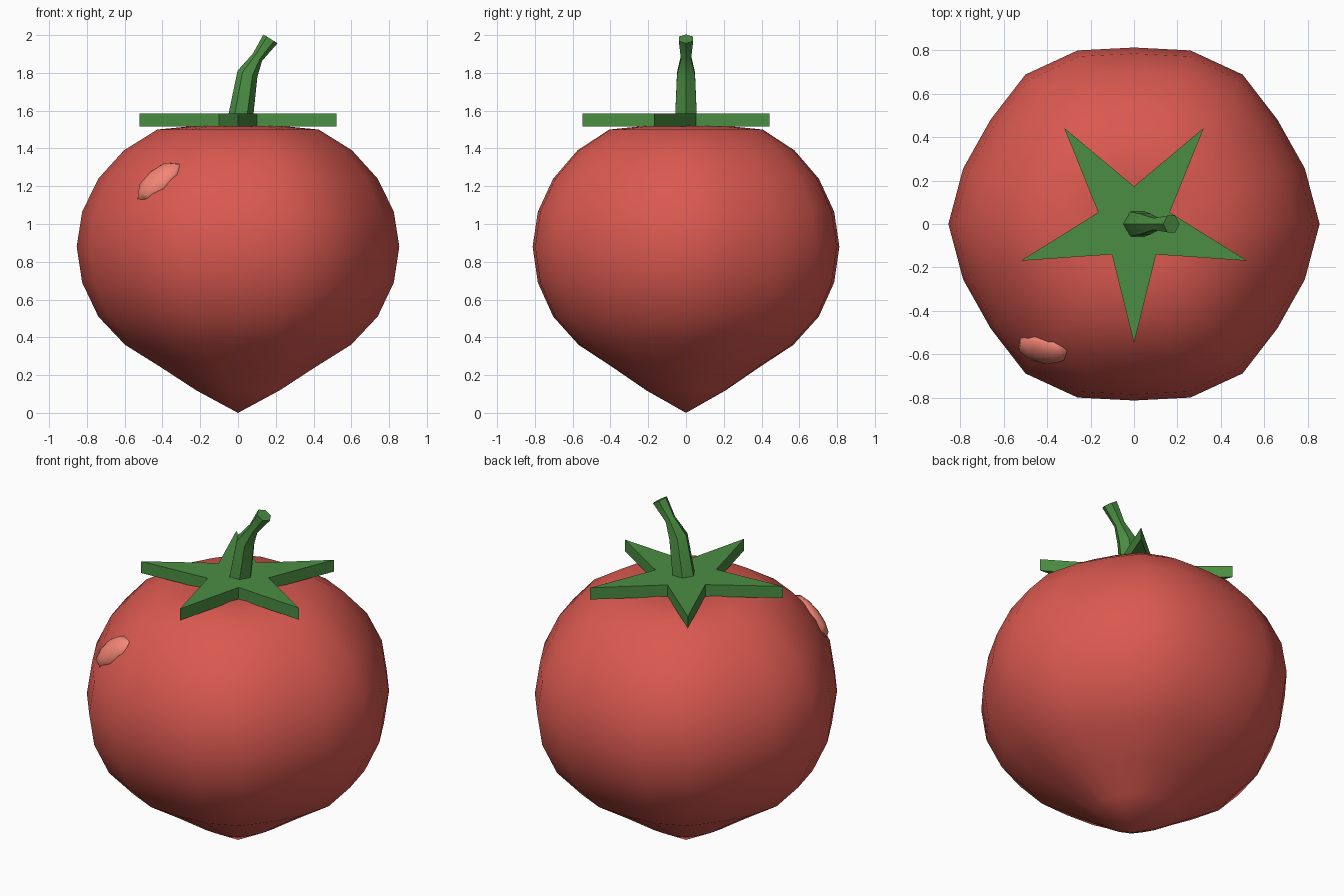
import bpy, bmesh
from math import cos, sin, pi, radians
from mathutils import Vector, Matrix

if "Cube" in bpy.data.objects:
    bpy.data.objects.remove(bpy.data.objects["Cube"])


def material(name, rgb):
    m = bpy.data.materials.new(name)
    m.diffuse_color = (*rgb, 1)
    m.use_nodes = True
    m.node_tree.nodes["Principled BSDF"].inputs["Base Color"].default_value = m.diffuse_color
    return m


RED = material("red", (0.70, 0.10, 0.08))
GREEN = material("green", (0.07, 0.27, 0.055))
PINK = material("pink", (0.90, 0.24, 0.18))


def finish(bm, name, mat, smooth_angle=None):
    bmesh.ops.recalc_face_normals(bm, faces=bm.faces)
    me = bpy.data.meshes.new(name)
    bm.to_mesh(me)
    bm.free()
    me.materials.append(mat)
    ob = bpy.data.objects.new(name, me)
    bpy.context.collection.objects.link(ob)
    if smooth_angle:
        bpy.context.view_layer.objects.active = ob
        ob.select_set(True)
        bpy.ops.object.shade_smooth_by_angle(angle=radians(smooth_angle))
        ob.select_set(False)
    return ob


def bridge(bm, a, b):
    n = len(a)
    for i in range(n):
        j = (i + 1) % n
        bm.faces.new((a[i], a[j], b[j], b[i]))


# Fruit body: lathed profile with a gentle six-lobed outline and pointed base
profile = [(0.26, 0.12), (0.475, 0.24), (0.70, 0.36), (0.866, 0.51), (0.966, 0.69),
           (1.0, 0.88), (0.966, 1.065), (0.866, 1.24), (0.707, 1.39), (0.5, 1.5), (0.259, 1.52)]
SEG = 20
bm = bmesh.new()
rings = []
for k, z in profile:
    ring = []
    for i in range(SEG):
        a = 2 * pi * i / SEG
        r = k * (0.833 + 0.021 * cos(6 * a))
        ring.append(bm.verts.new((r * cos(a), r * sin(a), z)))
    rings.append(ring)
for a, b in zip(rings, rings[1:]):
    bridge(bm, a, b)
for ring, z in ((rings[0], 0.0), (rings[-1], 1.49)):
    pole = bm.verts.new((0, 0, z))
    for i in range(SEG):
        bm.faces.new((ring[i], ring[(i + 1) % SEG], pole))
finish(bm, "fruit_body", RED, 60)

# Calyx: flat five-pointed star slab
bm = bmesh.new()
layers = []
for z in (1.515, 1.585):
    layer = []
    for i in range(10):
        r = 0.547 if i % 2 == 0 else 0.173
        a = -pi / 2 + i * pi / 5
        layer.append(bm.verts.new((r * cos(a), r * sin(a), z)))
    layers.append(layer)
    bm.faces.new(layer)
bridge(bm, *layers)
finish(bm, "calyx", GREEN)

# Stem: bent, six-sided, pinched below the cut end (x, z, radius, tilt)
bm = bmesh.new()
rings = []
for x, z, r, tilt in ((0.008, 1.53, 0.068, 5), (0.05, 1.795, 0.055, 17),
                      (0.103, 1.883, 0.031, 38), (0.172, 1.98, 0.044, 32)):
    rot = Matrix.Rotation(radians(tilt), 3, 'Y')
    ring = []
    for i in range(6):
        a = i * pi / 3 
        p = rot @ Vector((r * cos(a), r * sin(a), 0))
        ring.append(bm.verts.new(p + Vector((x, 0, z))))
    rings.append(ring)
for a, b in zip(rings, rings[1:]):
    bridge(bm, a, b)
bm.faces.new(rings[0])
bm.faces.new(rings[-1])
finish(bm, "stem", GREEN, 40)

# Highlight spot: flattened ellipsoid lying on the upper left front
n = Vector((-0.61, -0.84, 0.67)).normalized()
t = Vector((0.8, 0, 0.6))
t = (t - n * t.dot(n)).normalized()
b = n.cross(t)
frame = Matrix((t, b, n)).transposed().to_4x4()
frame.translation = (-0.42, -0.575, 1.225)
bm = bmesh.new()
bmesh.ops.create_uvsphere(bm, u_segments=8, v_segments=6, radius=1,
                          matrix=frame @ Matrix.Diagonal((0.145, 0.085, 0.05, 1)))
finish(bm, "highlight_spot", PINK, 60)
